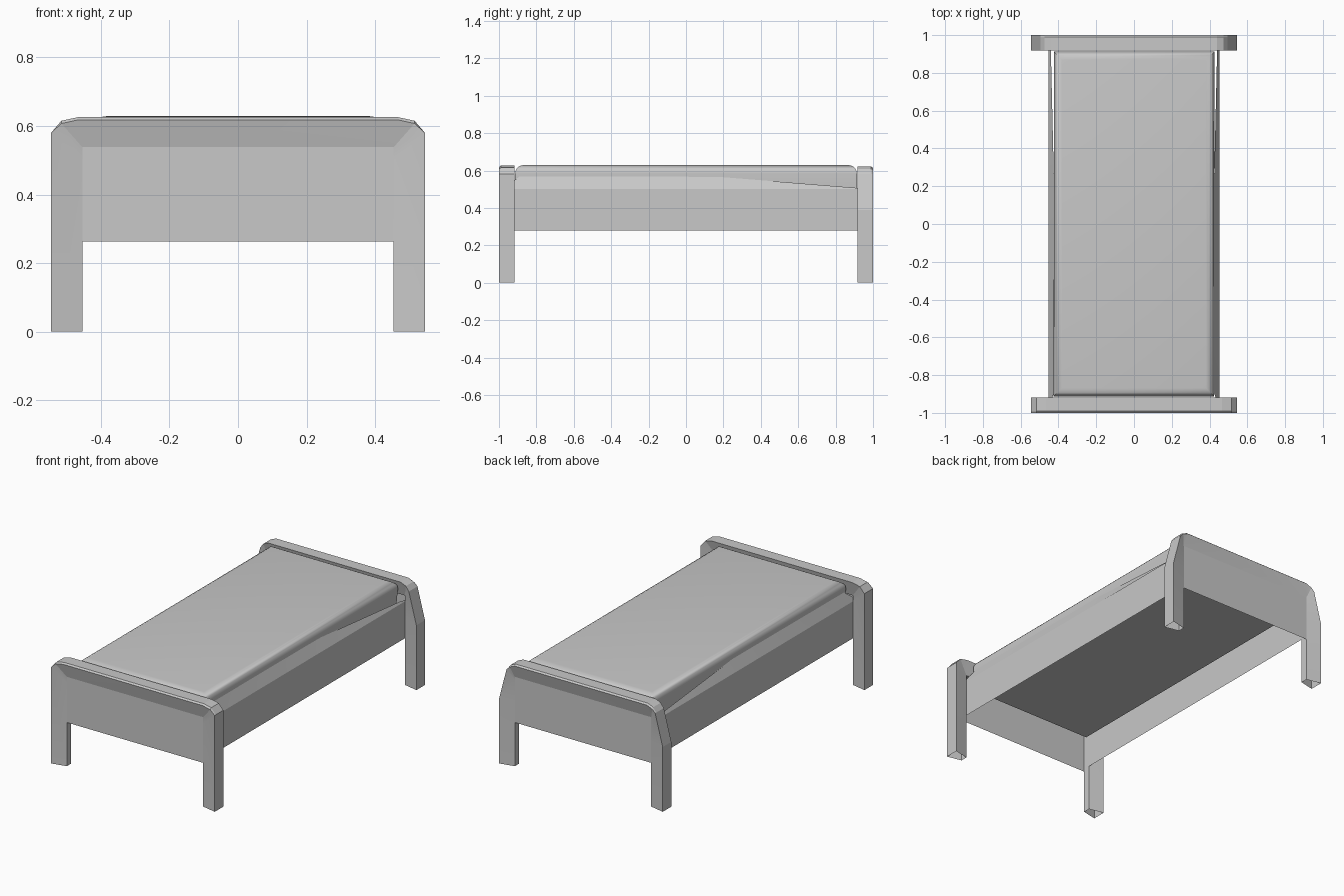
import bpy, bmesh, math

cube = bpy.data.objects.get("Cube")
if cube:
    bpy.data.objects.remove(cube, do_unlink=True)

grey = bpy.data.materials.new("plain_grey")
grey.use_nodes = True
colour = (0.58, 0.58, 0.58, 1)
grey.diffuse_color = colour
grey.node_tree.nodes["Principled BSDF"].inputs["Base Color"].default_value = colour

INNER_X = 0.454   # inner side of the legs
PANEL_Y = 0.98    # recessed end panels


def finish(name, bm, smooth):
    """Turn a bmesh into a named object with the shared material."""
    mesh = bpy.data.meshes.new(name)
    bm.to_mesh(mesh)
    bm.free()
    obj = bpy.data.objects.new(name, mesh)
    bpy.context.collection.objects.link(obj)
    mesh.materials.append(grey)
    bpy.ops.object.select_all(action="DESELECT")
    obj.select_set(True)
    bpy.context.view_layer.objects.active = obj
    bpy.ops.object.shade_smooth_by_angle(angle=math.radians(smooth))


def end_panel(name, side):
    """Thin recessed panel between the legs, facing outward."""
    bm = bmesh.new()
    corners = [(-INNER_X, 0.263), (INNER_X, 0.263), (INNER_X, 0.538), (-INNER_X, 0.538)]
    verts = [bm.verts.new((-side * x, side * PANEL_Y, z)) for x, z in corners]
    bm.faces.new(verts)
    finish(name, bm, 10)


def end_frame(name, side, half):
    """Hollow arch: two legs and a top rail; half lists outer x, z, inner z."""
    path = [(-x, z, iz) for x, z, iz in half] + [(x, z, iz) for x, z, iz in reversed(half)]
    bm = bmesh.new()
    loops = []
    for x, z, iz in path:
        inner_x = math.copysign(INNER_X, x)
        rim_z = z - 0.008 if z > 0.6 else z
        section = [(x, side, rim_z), (x, side * 0.99, z), (x, side * 0.918, z),
                   (inner_x, side * 0.938, iz), (inner_x, side * PANEL_Y, iz)]
        loops.append([bm.verts.new(p) for p in section])
    for a, b in zip(loops, loops[1:]):
        for i in range(5):
            j = (i + 1) % 5
            bm.faces.new((a[i], a[j], b[j], b[i]))
    bmesh.ops.remove_doubles(bm, verts=bm.verts, dist=0.0005)
    bmesh.ops.recalc_face_normals(bm, faces=bm.faces)
    finish(name, bm, 10)


# Footboard (straight sides) and headboard (sides leaning in)
straight = [(0.545, 0, 0), (0.545, 0.58, 0.5), (0.515, 0.615, 0.538), (0.465, 0.626, 0.538)]
leaning = [(0.545, 0, 0), (0.545, 0.39, 0.39), (0.495, 0.58, 0.52),
           (0.475, 0.607, 0.538), (0.44, 0.622, 0.538)]
for name, side, half in (("footboard", -1, straight), ("headboard", 1, leaning)):
    end_frame(name + "_frame", side, half)
    end_panel(name + "_panel", side)

# Side rails with a lip folded inward that fades out toward the head
rail_x = 0.452
for name, side in (("left_rail", 1), ("right_rail", -1)):
    bm = bmesh.new()
    rows = []
    for y, lip_y, lip in ((-PANEL_Y, -0.89, 1), (0.15, 0.15, 1), (PANEL_Y, 0.915, 0.1)):
        points = [(rail_x, y, 0.278), (rail_x, y, 0.5),
                  (rail_x - 0.01 - 0.02 * lip, lip_y, 0.5 + 0.068 * lip)]
        rows.append([bm.verts.new((side * px, py, pz)) for px, py, pz in points])
    for a, b in zip(rows, rows[1:]):
        for i in range(2):
            quad = (a[i], b[i], b[i + 1], a[i + 1])
            bm.faces.new(quad if side > 0 else quad[::-1])
    finish(name, bm, 10)

# Mattress: deep block sunk between the rails, softly rounded on top
bm = bmesh.new()
bmesh.ops.create_cube(bm, size=1)
for v in bm.verts:
    top = v.co.z > 0
    v.co = (math.copysign(0.426 if top else 0.412, v.co.x), math.copysign(0.913, v.co.y),
            0.629 if top else 0.443)
rim = [e for e in bm.edges if min(v.co.z for v in e.verts) > 0.6]
bmesh.ops.bevel(bm, geom=rim, offset=0.045, segments=5, profile=0.5, affect="EDGES")
finish("mattress", bm, 40)
